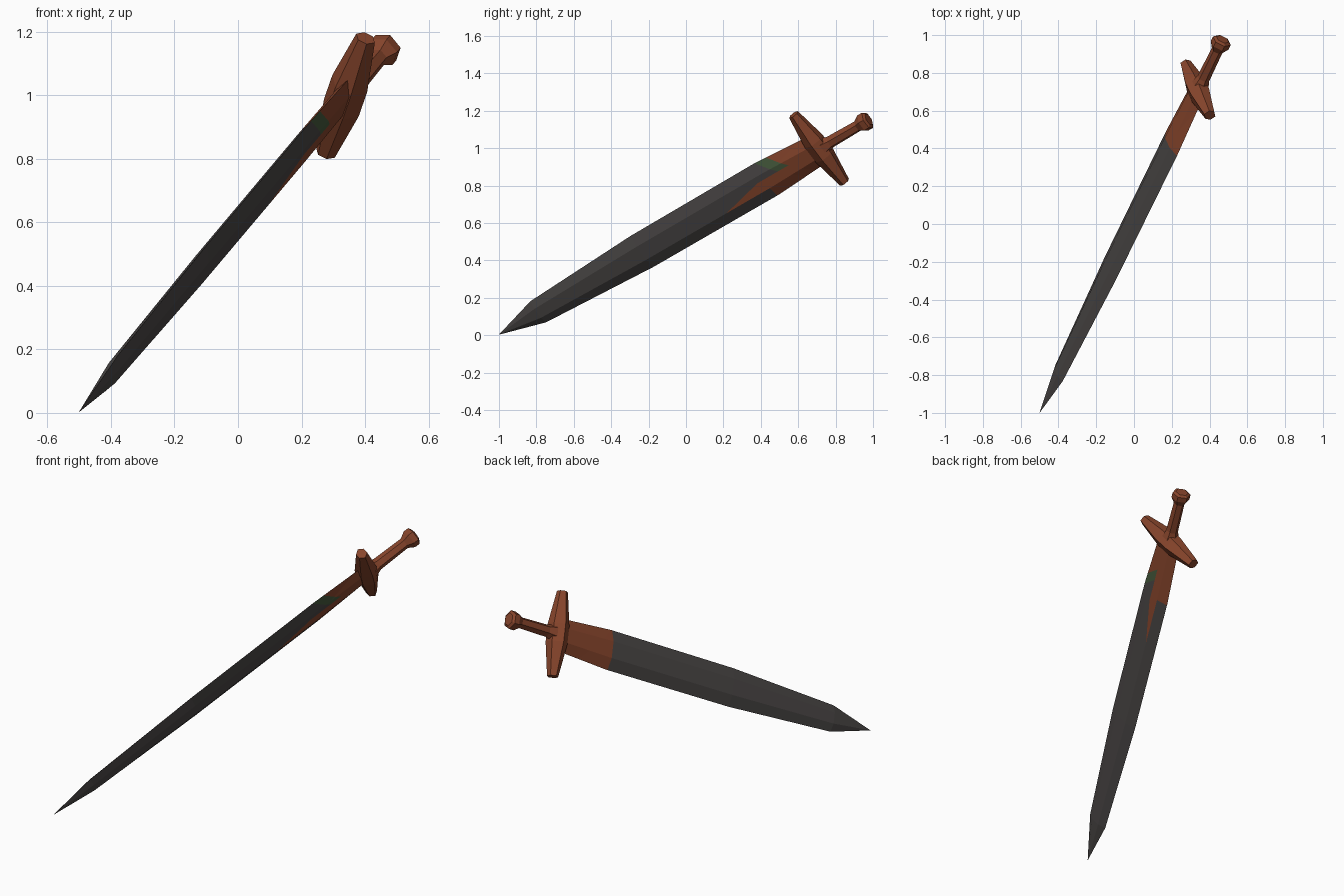
import bpy, bmesh, math
from mathutils import Vector, Matrix

if "Cube" in bpy.data.objects:
    bpy.data.objects.remove(bpy.data.objects["Cube"])

# Sword frame: local x = blade width, y = blade normal, z = along sword from tip
TIP = Vector((-0.5, -1.0, 0.003))
D = Vector((0.390, 0.796, 0.463)).normalized()
W = Vector((0.284, -0.547, 0.788))
W = (W - D * W.dot(D)).normalized()
N = D.cross(W)
FRAME = Matrix.Translation(TIP) @ Matrix((W, N, D)).transposed().to_4x4()


def mat(name, col):
    m = bpy.data.materials.new(name)
    m.diffuse_color = (*col, 1)
    m.use_nodes = True
    m.node_tree.nodes["Principled BSDF"].inputs["Base Color"].default_value = m.diffuse_color
    return m


steel = mat("dark_steel", (0.068, 0.062, 0.060))
brown = mat("rust_brown", (0.245, 0.060, 0.025))
green = mat("moss_green", (0.060, 0.100, 0.045))


def loft(rings):
    """Skin a list of equal-length point rings, closing both ends."""
    bm = bmesh.new()
    vs = [[bm.verts.new(p) for p in r] for r in rings]
    n = len(vs[0])
    for a, b in zip(vs, vs[1:]):
        for i in range(n):
            j = (i + 1) % n
            bm.faces.new((a[i], a[j], b[j], b[i]))
    bm.faces.new(vs[0])
    bm.faces.new(vs[-1])
    bmesh.ops.remove_doubles(bm, verts=bm.verts, dist=1e-5)
    bmesh.ops.recalc_face_normals(bm, faces=bm.faces)
    return bm


def finish(bm, name, mats):
    bm.transform(FRAME)
    me = bpy.data.meshes.new(name)
    bm.to_mesh(me)
    bm.free()
    for m in mats:
        me.materials.append(m)
    ob = bpy.data.objects.new(name, me)
    bpy.context.collection.objects.link(ob)
    return ob


# Blade: bevelled six-sided section
def blade_ring(t, w, h):
    a = w * 0.42
    return [(w, 0, t), (a, h, t), (-a, h, t), (-w, 0, t), (-a, -h, t), (a, -h, t)]


blade = loft([blade_ring(t, w, h) for t, w, h in (
    (0.0, 0.0003, 0.0003), (0.264, 0.073, 0.020), (0.96, 0.107, 0.024),
    (1.80, 0.110, 0.024), (2.13, 0.090, 0.024))])


# Cut the blade along the colour borders
def cut(x, t, nx, nt):
    bmesh.ops.bisect_plane(blade, geom=blade.verts[:] + blade.edges[:] + blade.faces[:],
                           dist=1e-6, plane_co=(x, 0, t), plane_no=(nx, 0, nt))


cut(0.012, 0, 1, 0)
cut(0, 1.79, 0, 1)
cut(-0.053, 1.47, -4.3, 1)
cut(0, 1.90, 0.95, 1)
cut(0, 1.97, 0.95, 1)

for f in blade.faces:
    c = f.calc_center_median()
    if f.normal.y < 0:
        f.material_index = int(c.z > 1.79)
    elif c.x > 0.012:
        s = c.z + 0.95 * c.x
        f.material_index = 0 if s < 1.90 else (2 if s < 1.97 else 1)
    elif c.x < -0.047:
        f.material_index = int(c.z > 1.79)
    else:
        f.material_index = int(c.z > 1.47 + 4.3 * (c.x + 0.053))
finish(blade, "blade", (steel, brown, green))


# Crossguard: six-sided bar, thick in the middle
def guard_ring(x, n, t):
    return [(x, n, 2.15), (x, n * 0.45, 2.15 + t), (x, -n * 0.45, 2.15 + t),
            (x, -n, 2.15), (x, -n * 0.45, 2.15 - t), (x, n * 0.45, 2.15 - t)]


guard = loft([guard_ring(*p) for p in (
    (-0.235, 0.033, 0.026), (-0.05, 0.062, 0.052),
    (0.05, 0.062, 0.052), (0.235, 0.033, 0.026))])
finish(guard, "crossguard", (brown,))


# Grip and flared pommel: six-sided lathe
def grip_ring(t, r):
    return [(r * math.cos(i * math.pi / 3), r * math.sin(i * math.pi / 3), t)
            for i in range(6)]


grip = loft([grip_ring(*p) for p in (
    (2.16, 0.055), (2.225, 0.034), (2.41, 0.031), (2.445, 0.052),
    (2.475, 0.052), (2.485, 0.036))])
finish(grip, "grip_and_pommel", (brown,))
